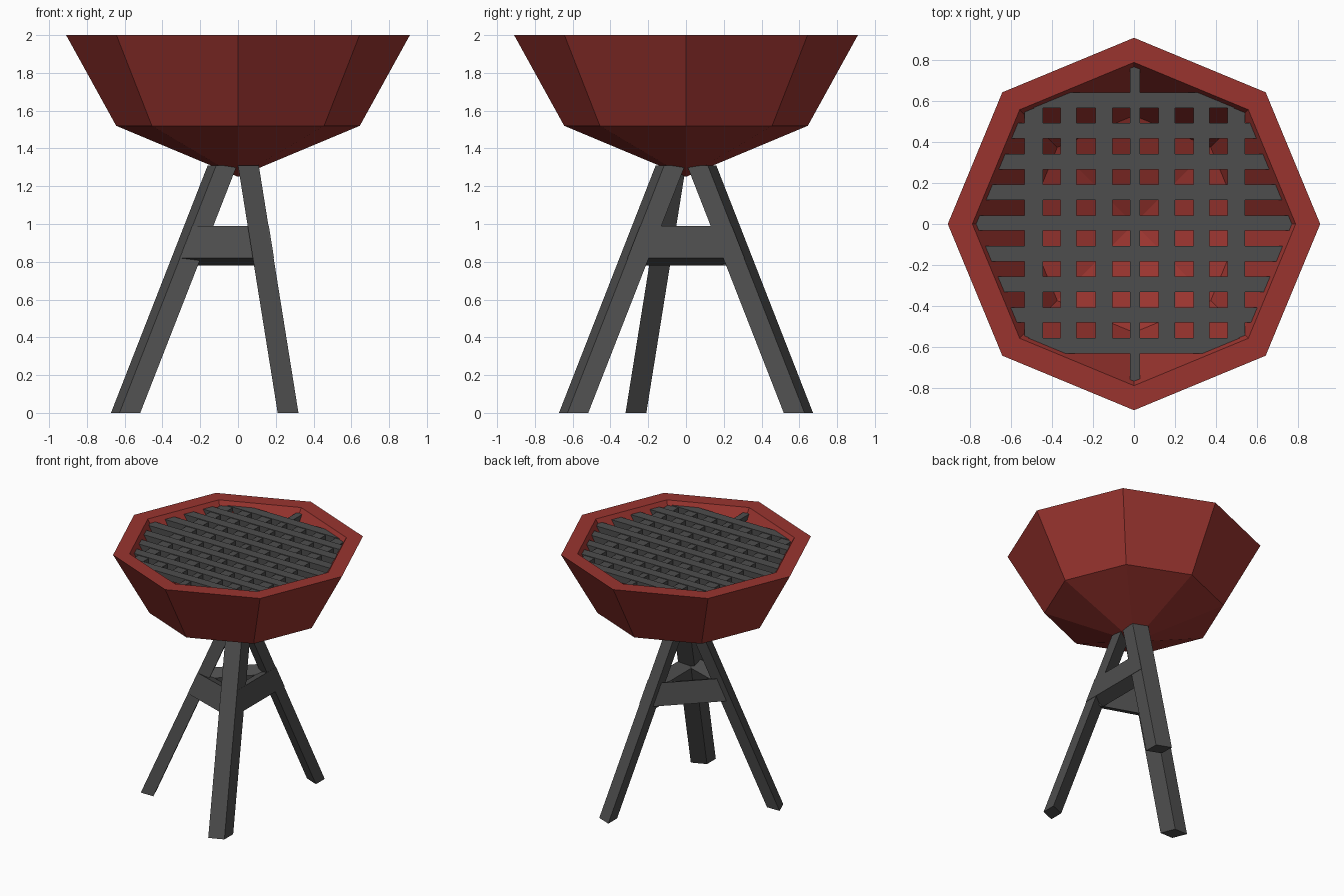
import bpy, math
from mathutils import Vector

if "Cube" in bpy.data.objects:
    bpy.data.objects.remove(bpy.data.objects["Cube"])


def material(name, rgb):
    m = bpy.data.materials.new(name)
    m.diffuse_color = (*rgb, 1)
    m.use_nodes = True
    m.node_tree.nodes["Principled BSDF"].inputs["Base Color"].default_value = m.diffuse_color
    return m


RED = material("red_enamel", (0.32, 0.034, 0.028))
GREY = material("dark_iron", (0.075, 0.075, 0.075))


def mesh_object(name, verts, faces, mat):
    me = bpy.data.meshes.new(name)
    me.from_pydata([tuple(v) for v in verts], [], faces)
    me.materials.append(mat)
    ob = bpy.data.objects.new(name, me)
    bpy.context.collection.objects.link(ob)
    # consistent outward normals
    import bmesh
    bm = bmesh.new()
    bm.from_mesh(me)
    bmesh.ops.recalc_face_normals(bm, faces=bm.faces)
    bm.to_mesh(me)
    bm.free()
    return ob


BOX = [(0, 1, 2, 3), (7, 6, 5, 4), (0, 4, 5, 1), (1, 5, 6, 2), (2, 6, 7, 3), (3, 7, 4, 0)]


# Bowl: octagonal rings between an outer and an inner apex
N = 8
rings = [(0.645, 1.52), (0.91, 2.0), (0.79, 2.0), (0.53, 1.58)]
verts = [(0, 0, 1.25)]
for r, z in rings:
    verts += [(r * math.cos(i * math.tau / N), r * math.sin(i * math.tau / N), z) for i in range(N)]
verts.append((0, 0, 1.36))
faces = []
for i in range(N):
    j = (i + 1) % N
    faces.append((0, 1 + j, 1 + i))
    for k in range(len(rings) - 1):
        a, b = 1 + k * N, 1 + (k + 1) * N
        faces.append((a + i, a + j, b + j, b + i))
    c = 1 + (len(rings) - 1) * N
    faces.append((c + i, c + j, len(verts) - 1))
mesh_object("bowl", verts, faces, RED)


# Grill: crossing bars whose ends sink into the bowl wall
def bar(x0, x1, y0, y1, z0, z1):
    base = len(gv)
    for z in (z0, z1):
        gv.extend([(x0, y0, z), (x1, y0, z), (x1, y1, z), (x0, y1, z)])
    gf.extend([tuple(base + i for i in f) for f in BOX])


def reach(d, r=0.775):
    return min(r - 0.414 * d, (r - d) / 0.414)


gv, gf = [], []
for i in range(-4, 5):
    y = 0.005 + i * 0.15
    half = reach(max(abs(y) - 0.0375, 0))
    bar(-half, half, y - 0.0375, y + 0.0375, 1.92, 1.97)
for x, w in ((-0.49, 0.045), (-0.32, 0.04), (-0.147, 0.042), (0.005, 0.025),
             (0.16, 0.04), (0.33, 0.04), (0.5, 0.043)):
    half = 0.78 if abs(x) < 0.1 else min(0.6, reach(abs(x)) + 0.02)
    bar(x - w, x + w, -half, half, 1.925, 1.965)
mesh_object("grill", gv, gf, GREY)

# Legs: slanted prisms, one shape mirrored and turned
TOP = 1.31
SECTION = [(-0.055, -0.0775), (0.055, -0.0325), (0.055, 0.0775), (-0.055, 0.0325)]
TURNS = {
    "front_leg": lambda x, y: (x, y),
    "back_leg": lambda x, y: (x, -y),
    "left_leg": lambda x, y: (y, -x),
}


def leg_center(leg, z):
    t = z / TOP
    return Vector((*TURNS[leg](0.265 - 0.21 * t, -0.595 + 0.512 * t), z))


for leg, turn in TURNS.items():
    verts = [leg_center(leg, z) + Vector((*turn(x, y), 0)) for z in (0, TOP) for x, y in SECTION]
    mesh_object(leg, verts, BOX, GREY)


# Braces: tilted beams joining each pair of legs
def brace(name, a, b, offset, ext_a, ext_b):
    along = (leg_center(b, 0.9) - leg_center(a, 0.9)).normalized()
    out = Vector((along.y, -along.x, 0))
    if out.dot(leg_center(a, 0.9)) < 0:
        out = -out
    prof = [(offset, 0.82), (offset, 0.99), (-0.045, 0.95), (-0.045, 0.78)]
    verts = [leg_center(a, z) + out * o - along * ext_a for o, z in prof]
    verts += [leg_center(b, z) + out * o + along * ext_b for o, z in prof]
    mesh_object(name, verts, BOX, GREY)


brace("right_brace", "front_leg", "back_leg", 0.057, 0.035, 0.035)
brace("front_brace", "front_leg", "left_leg", 0.062, 0.0, 0.015)
brace("back_brace", "back_leg", "left_leg", 0.057, 0.01, 0.01)
